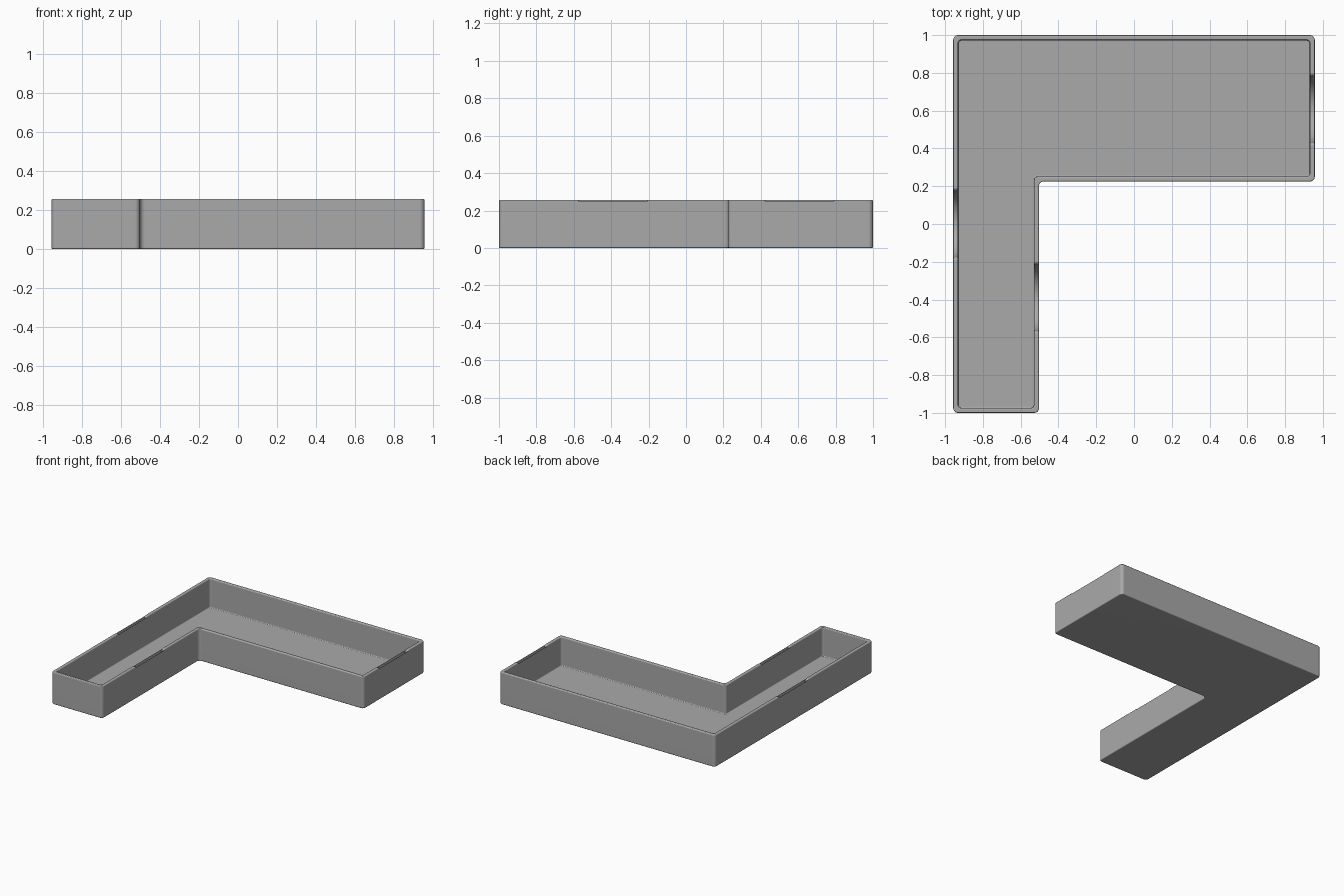
import bpy, bmesh
from math import sin, cos, pi, atan2, sqrt
from mathutils import Vector

HEIGHT, WALL, FLOOR = 0.257, 0.026, 0.026
LEFT, RIGHT, INNER_X, INNER_Y = -0.957, 0.957, -0.503, 0.225

if "Cube" in bpy.data.objects:
    bpy.data.objects.remove(bpy.data.objects["Cube"], do_unlink=True)

grey = bpy.data.materials.new("plain grey")
grey.use_nodes = True
grey.diffuse_color = (0.4, 0.4, 0.4, 1)
grey.node_tree.nodes["Principled BSDF"].inputs["Base Color"].default_value = (0.4, 0.4, 0.4, 1)


def prism(name, points, offset):
    """Extrude a closed loop of points along an offset vector."""
    bm = bmesh.new()
    base = bm.faces.new([bm.verts.new(p) for p in points])
    side = bmesh.ops.extrude_face_region(bm, geom=[base])
    moved = [v for v in side["geom"] if isinstance(v, bmesh.types.BMVert)]
    bmesh.ops.translate(bm, verts=moved, vec=offset)
    bmesh.ops.recalc_face_normals(bm, faces=bm.faces)
    mesh = bpy.data.meshes.new(name)
    bm.to_mesh(mesh)
    bm.free()
    mesh.materials.append(grey)
    obj = bpy.data.objects.new(name, mesh)
    bpy.context.collection.objects.link(obj)
    return obj


def l_outline(inset, radius, z, steps=5):
    """L-shaped outline with rounded corners, moved inward by inset."""
    x0, x1, xm = LEFT + inset, RIGHT - inset, INNER_X - inset
    y0, y1, ym = -1 + inset, 1 - inset, INNER_Y + inset
    corners = [Vector(c) for c in ((x0, y0), (xm, y0), (xm, ym), (x1, ym), (x1, y1), (x0, y1))]
    points = []
    for i, corner in enumerate(corners):
        a = (corners[i - 1] - corner).normalized() * radius
        b = (corners[(i + 1) % len(corners)] - corner).normalized() * radius
        for k in range(steps + 1):
            t = k / steps * pi / 2
            p = corner + a * (1 - sin(t)) + b * (1 - cos(t))
            points.append((p.x, p.y, z))
    return points


def notch_profile(x, y, radius=0.176, flare=0.02, steps=6):
    """Half-round hand notch whose top corners flare out into the rim."""
    cy = sqrt((radius + flare) ** 2 - flare ** 2)
    tilt = atan2(flare, cy)
    half = [(cy, HEIGHT + 0.1)]
    for k in range(steps):
        t = pi / 2 + (pi / 2 - tilt) * k / steps
        half.append((cy + flare * cos(t), HEIGHT + 0.0005 - flare + flare * sin(t)))
    for k in range(13):
        t = tilt + (pi / 2 - tilt) * k / 12
        half.append((radius * cos(t), HEIGHT - radius * sin(t)))
    loop = half + [(-u, z) for u, z in reversed(half[:-1])]
    return [(x, y + u, z) for u, z in loop]


def apply(obj, kind, **settings):
    mod = obj.modifiers.new(kind.title(), kind)
    for key, value in settings.items():
        setattr(mod, key, value)
    bpy.ops.object.modifier_apply(modifier=mod.name)


def cut(obj, cutter):
    apply(obj, "BOOLEAN", operation="DIFFERENCE", solver="EXACT", object=cutter)
    bpy.data.objects.remove(cutter, do_unlink=True)


# Tray body
tray = prism("l_shaped_tray", l_outline(0, 0.025, 0), (0, 0, HEIGHT))
bpy.ops.object.select_all(action="DESELECT")
bpy.context.view_layer.objects.active = tray
tray.select_set(True)

# Hollow inside
cut(tray, prism("hollow_cutter", l_outline(WALL, 0.018, FLOOR), (0, 0, HEIGHT)))

# Hand notches in the left wall, the short arm and the end wall
for wall_x, y in ((LEFT, 0), (INNER_X - WALL, -0.39), (RIGHT - WALL, 0.607)):
    cut(tray, prism("notch_cutter", notch_profile(wall_x - WALL / 2, y), (WALL * 2, 0, 0)))

# Softened edges and smooth shading
apply(tray, "BEVEL", width=0.007, segments=3, limit_method="ANGLE",
      angle_limit=pi / 4, use_clamp_overlap=False)
bpy.ops.object.shade_smooth_by_angle(angle=pi / 4)
apply(tray, "WEIGHTED_NORMAL", keep_sharp=True)
